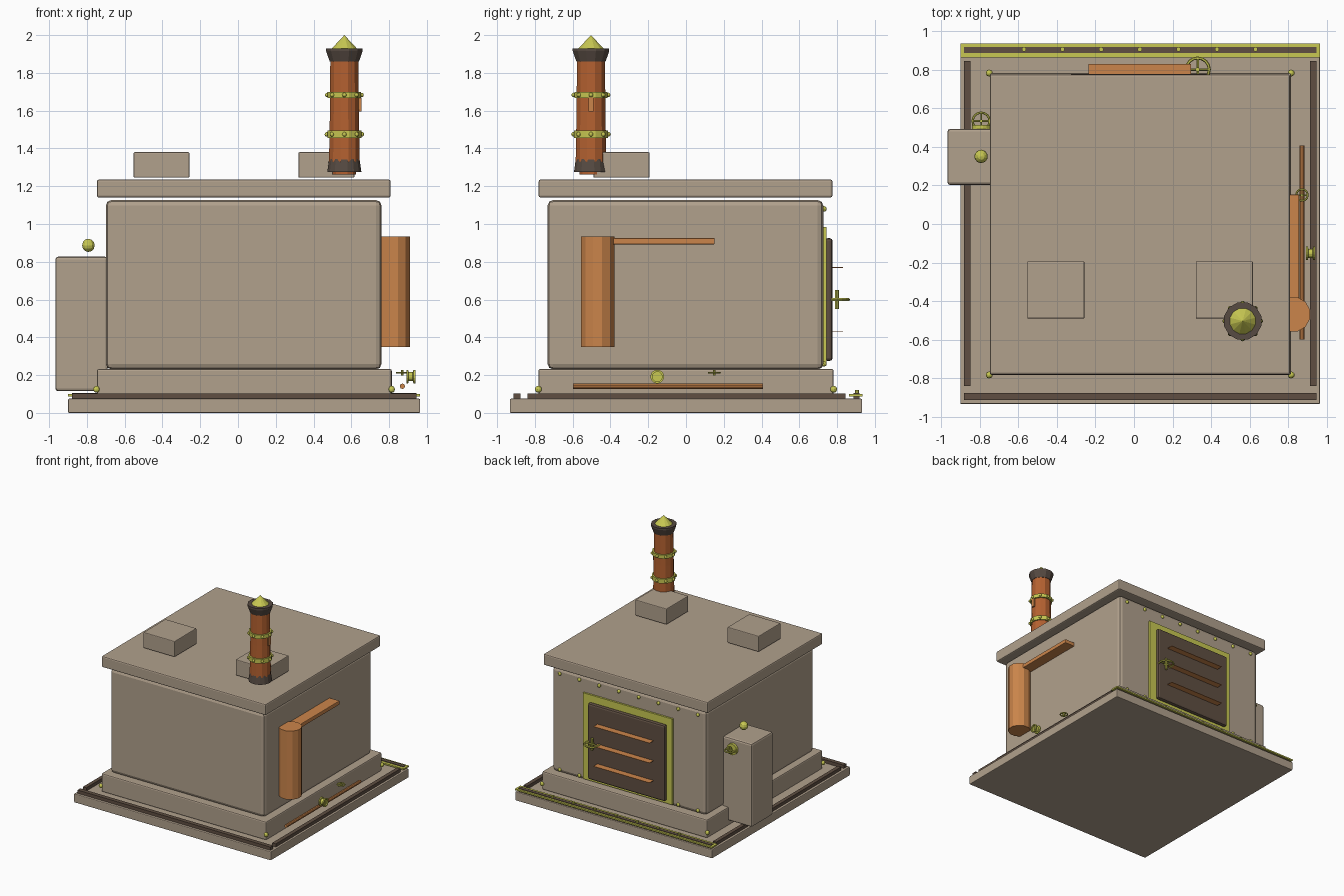
import bpy, bmesh, math
from mathutils import Matrix, Vector

if "Cube" in bpy.data.objects:
    bpy.data.objects.remove(bpy.data.objects["Cube"])


def mat(name, r, g, b):
    m = bpy.data.materials.new(name)
    m.diffuse_color = (r, g, b, 1)
    m.use_nodes = True
    m.node_tree.nodes["Principled BSDF"].inputs["Base Color"].default_value = m.diffuse_color
    return m


STONE = mat("tan stone", .44, .355, .265)
DARK = mat("dark iron", .115, .078, .055)
SOOT = mat("sooty iron", .095, .07, .055)
COPPER = mat("light copper", .60, .235, .07)
RUST = mat("deep copper", .46, .12, .03)
BRASS = mat("brass", .58, .58, .085)
AXIS = {'x': Matrix.Rotation(math.pi / 2, 4, 'Y'),
        'y': Matrix.Rotation(-math.pi / 2, 4, 'X'), 'z': Matrix()}


def finish(name, bm, m, bevel=0, seg=2):
    me = bpy.data.meshes.new(name)
    bmesh.ops.recalc_face_normals(bm, faces=bm.faces)
    bm.to_mesh(me)
    bm.free()
    me.materials.append(m)
    ob = bpy.data.objects.new(name, me)
    bpy.context.collection.objects.link(ob)
    if bevel:
        b = ob.modifiers.new("bevel", 'BEVEL')
        b.width, b.segments = bevel, seg
    return ob


def box(name, x, y, z, m, bevel=0):
    bm = bmesh.new()
    bmesh.ops.create_cube(bm, size=1)
    for v in bm.verts:
        v.co = [lo + (c + .5) * (hi - lo) for c, (lo, hi) in zip(v.co, (x, y, z))]
    return finish(name, bm, m, bevel)


def lathe(name, profile, at, m, axis='z', n=12):
    """Closed solid turned from (radius, height) points."""
    bm = bmesh.new()
    rings = []
    for r, h in profile:
        rings.append([bm.verts.new((r * math.cos(a), r * math.sin(a), h))
                      for a in (2 * math.pi * (i + .5) / n for i in range(n))])
    for p, q in zip(rings, rings[1:]):
        for i in range(n):
            bm.faces.new((p[i], p[(i + 1) % n], q[(i + 1) % n], q[i]))
    bm.faces.new(rings[0])
    bm.faces.new(rings[-1])
    bmesh.ops.remove_doubles(bm, verts=bm.verts, dist=1e-5)
    bmesh.ops.transform(bm, matrix=Matrix.Translation(at) @ AXIS[axis], verts=bm.verts)
    return finish(name, bm, m)


def rod(name, r, length, at, m, axis='z', n=12):
    return lathe(name, [(r, -length / 2), (r, length / 2)], at, m, axis, n)


def ring(name, R, r, at, m, axis='z', n=16, k=6):
    bm = bmesh.new()
    g = [[bm.verts.new(((R + r * math.cos(b)) * math.cos(a),
                        (R + r * math.cos(b)) * math.sin(a), r * math.sin(b)))
          for b in (2 * math.pi * j / k for j in range(k))]
         for a in (2 * math.pi * i / n for i in range(n))]
    for i in range(n):
        for j in range(k):
            i2, j2 = (i + 1) % n, (j + 1) % k
            bm.faces.new((g[i][j], g[i2][j], g[i2][j2], g[i][j2]))
    bmesh.ops.transform(bm, matrix=Matrix.Translation(at) @ AXIS[axis], verts=bm.verts)
    return finish(name, bm, m)


def ball(name, r, at, m):
    bm = bmesh.new()
    bmesh.ops.create_uvsphere(bm, u_segments=10, v_segments=6, radius=r,
                              matrix=Matrix.Translation(at))
    return finish(name, bm, m)


def wheel(name, R, r, at, stem):
    """Flat hand wheel with two spokes and a vertical stem."""
    x, y, z = at
    ring(name + "_rim", R, r, at, BRASS)
    rod(name + "_spoke_x", r * .8, 2 * R, at, BRASS, 'x', 6)
    rod(name + "_spoke_y", r * .8, 2 * R, at, BRASS, 'y', 6)
    rod(name + "_stem", r * 1.4, stem, at, BRASS, 'z', 8)


# Main masses
box("base_slab", (-.9, .964), (-.933, .933), (0, .075), STONE, .006)
box("plinth", (-.747, .814), (-.782, .782), (.075, .232), STONE, .01)
box("body", (-.70, .76), (-.733, .727), (.23, 1.127), STONE, .03)
box("roof_slab", (-.747, .808), (-.78, .775), (1.14, 1.235), STONE, .01)
box("side_cabinet", (-.967, -.69), (.202, .493), (.115, .827), STONE, .015)
for side, x in (("left", -.553), ("right", .32)):
    box(side + "_roof_block", (x, x + .296), (-.49, -.193), (1.245, 1.38), STONE, .006)

# Dark rails around the base
box("left_rail", (-.88, -.848), (-.84, .845), (.075, .103), DARK)
box("right_rail", (.912, .946), (-.84, .845), (.075, .103), DARK)
box("front_rail", (-.88, .946), (-.912, -.876), (.075, .103), DARK)

# Riveted brass strip along the back of the base
box("back_brass_strip", (-.9, .964), (.862, .935), (.088, .1), BRASS)
box("back_rail", (-.88, .945), (.886, .918), (.075, .105), DARK)
for i in range(7):
    rod("strip_rivet", .012, .04, (-.57 + .2 * i, .905, .1), BRASS, 'z', 8)

# Plinth corner bolts
for x in (-.75, .814):
    for y in (-.782, .782):
        ball("corner_bolt", .018, (x, y, .125), BRASS)

# Back door with frame, louvres, hand wheel and rivets
box("door_frame", (-.39, .455), (.72, .743), (.25, .985), BRASS)
box("door", (-.34, .39), (.735, .776), (.275, .925), DARK, .015)
for z in (.43, .6, .77):
    box("door_louvre", (-.235, .295), (.765, .83), (z - .002, z + .002), COPPER)
wheel("door_wheel", .06, .008, (.33, .80, .6), .1)
for i in range(8):
    for z in (1.08, .26):
        ball("wall_rivet", .015, (.685 - .187 * i, .73, z), BRASS)

# Cabinet knob and gauge
ball("cabinet_knob", .035, (-.792, .35, .887), BRASS)
lathe("cabinet_gauge", [(.048, 0), (.048, .024), (.036, .024), (.036, .016)],
      (-.792, .49, .745), BRASS, 'y', 16)
wheel("cabinet_wheel", .044, .006, (-.792, .533, .745), .06)

# Copper tank and pipes on the right wall
rod("copper_tank", .092, .586, (.823, -.468, .642), COPPER, 'z', 12)
box("upper_pipe", (.76, .856), (-.44, .152), (.892, .926), COPPER, .005)
rod("lower_pipe", .014, 1.005, (.87, -.095, .141), COPPER, 'y', 10)
lathe("pipe_gauge", [(.036, -.024), (.036, -.014), (.024, -.012), (.024, .01),
                     (.036, .014), (.036, .024), (.026, .024), (.026, .015)],
      (.915, -.152, .192), BRASS, 'x', 16)
box("gauge_needle", (.93, .936), (-.156, -.148), (.172, .212), BRASS)
wheel("pipe_wheel", .03, .005, (.87, .15, .213), .03)

# Chimney stack
CX, CY = .563, -.503
at = (CX, CY, 0)
lathe("chimney_tube", [(.064, 1.262), (.064, 1.28), (.084, 1.33), (.079, 1.6), (.077, 1.87)],
      at, RUST)
lathe("chimney_foot", [(.092, 1.275), (.082, 1.345)], at, SOOT, 'z', 16)
lathe("chimney_cap", [(.08, 1.86), (.1, 1.915), (.1, 1.93), (.07, 1.93)], at, SOOT)
lathe("chimney_finial", [(.073, 1.925), (0, 2.0)], at, BRASS)
for z, h, r in ((1.475, .038, .093), (1.683, .032, .091)):
    lathe("chimney_band", [(r, z - h / 2), (r, z + h / 2)], at, BRASS)
    for i in range(8):
        a = math.pi * i / 4
        ball("band_bolt", .012, (CX + r * math.cos(a), CY + r * math.sin(a), z), BRASS)
box("chimney_latch", (CX + .07, CX + .09), (CY - .014, CY + .014), (1.595, 1.67), COPPER)
